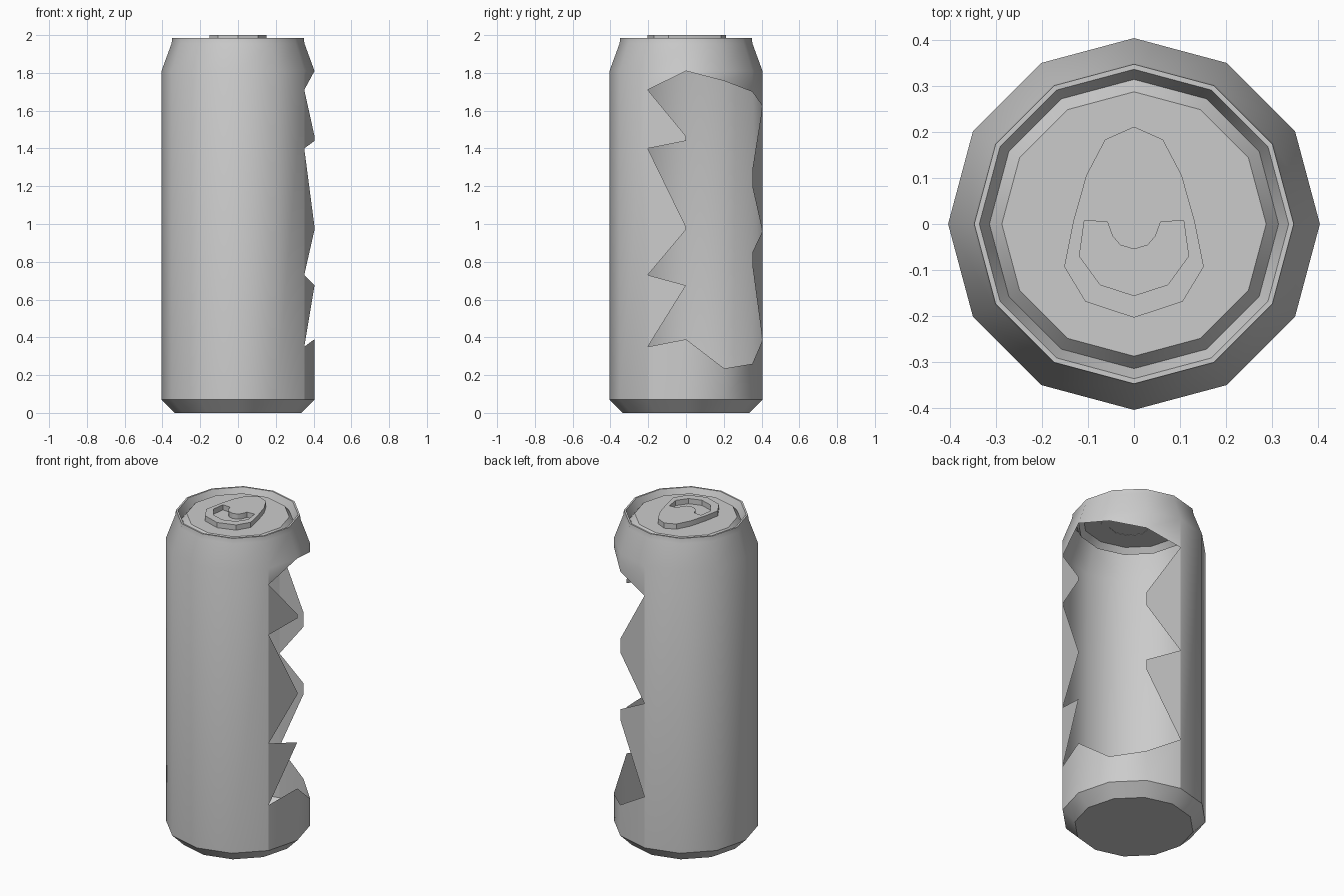
import bpy, bmesh, math

if "Cube" in bpy.data.objects:
    bpy.data.objects.remove(bpy.data.objects["Cube"])

SIDES = 12
R = 0.405
Z_LOW, Z_HIGH = 0.07, 1.81


def point(deg, r, z):
    a = math.radians(deg)
    return (r * math.cos(a), r * math.sin(a), z)


def finish(bm, name, angle):
    mesh = bpy.data.meshes.new(name)
    bm.to_mesh(mesh)
    bm.free()
    obj = bpy.data.objects.new(name, mesh)
    bpy.context.collection.objects.link(obj)
    bpy.ops.object.select_all(action='DESELECT')
    obj.select_set(True)
    bpy.context.view_layer.objects.active = obj
    bpy.ops.object.shade_smooth_by_angle(angle=math.radians(angle))
    return obj


def lathe(bm, profile):
    """Spin (radius, z) points, listed from outside bottom to inside top."""
    rings = [[bm.verts.new(point(i * 30, r, z)) for i in range(SIDES)] for r, z in profile]
    for a, b in zip(rings, rings[1:]):
        for i in range(SIDES):
            j = (i + 1) % SIDES
            bm.faces.new((a[i], a[j], b[j], b[i]))
    return rings


# Can: base, shoulder, rim, groove and lid
bm = bmesh.new()
base = lathe(bm, [(0.335, 0.0), (R, Z_LOW)])
bm.faces.new(base[0][::-1])
top = lathe(bm, [(R, Z_HIGH), (0.352, 1.955), (0.348, 1.985), (0.337, 1.985),
                 (0.315, 1.935), (0.288, 1.968)])
bm.faces.new(top[-1])

# Intact wall panels
for i in range(3, 11):
    bm.faces.new((base[1][i], base[1][i + 1], top[0][i + 1], top[0][i]))

# Torn wall: each polygon is (angle, height), counter-clockwise from outside
torn = [
    # lower lip
    [(-30, Z_LOW), (0, Z_LOW), (0, 0.39), (-30, 0.35)],
    [(0, Z_LOW), (30, Z_LOW), (30, 0.235), (0, 0.39)],
    [(30, Z_LOW), (60, Z_LOW), (60, 0.26), (30, 0.235)],
    [(60, Z_LOW), (90, Z_LOW), (90, 0.385), (60, 0.26)],
    # upper lip
    [(-30, 1.71), (0, Z_HIGH), (-30, Z_HIGH)],
    [(0, Z_HIGH), (30, 1.757), (30, Z_HIGH)],
    [(30, 1.757), (60, 1.70), (60, Z_HIGH), (30, Z_HIGH)],
    [(60, 1.70), (90, 1.625), (90, Z_HIGH), (60, Z_HIGH)],
    # teeth on the front edge
    [(-30, 0.35), (0, 0.675), (-30, 0.73)],
    [(-30, 0.73), (0, 0.97), (0, 0.985), (-30, 1.40)],
    [(-30, 1.40), (0, 1.44), (0, 1.465), (-30, 1.71)],
    # teeth on the back edge
    [(90, 0.385), (90, 0.96), (60, 0.85), (60, 0.785)],
    [(90, 0.96), (90, 1.625), (60, 1.285), (60, 1.20)],
]
for poly in torn:
    bm.faces.new([bm.verts.new(point(a, R, z)) for a, z in poly])
bmesh.ops.remove_doubles(bm, verts=bm.verts, dist=0.0005)
finish(bm, "torn_can", 35)


# Pull tab: mirrored outline with a curved opening, extruded upward
def mirrored(half):
    return half + [(-x, y) for x, y in reversed(half) if x > 0]


outline = mirrored([(0, 0.212), (0.063, 0.184), (0.104, 0.106), (0.132, 0.007),
                    (0.152, -0.093), (0.106, -0.169), (0, -0.204)])
opening = mirrored([(0, -0.055), (0.030, -0.046), (0.047, -0.026), (0.058, 0.004),
                    (0.108, 0.008), (0.119, -0.07), (0.074, -0.132), (0, -0.156)])
bm = bmesh.new()
edges = []
for loop in (outline, opening):
    vs = [bm.verts.new((x, y, 1.966)) for x, y in loop]
    edges += [bm.edges.new((vs[k - 1], vs[k])) for k in range(len(vs))]
bmesh.ops.triangle_fill(bm, edges=edges, use_beauty=True)
ext = bmesh.ops.extrude_face_region(bm, geom=bm.faces[:], use_keep_orig=True)
for v in ext["geom"]:
    if isinstance(v, bmesh.types.BMVert):
        v.co.z = 2.0
bmesh.ops.recalc_face_normals(bm, faces=bm.faces)
finish(bm, "pull_tab", 30)
